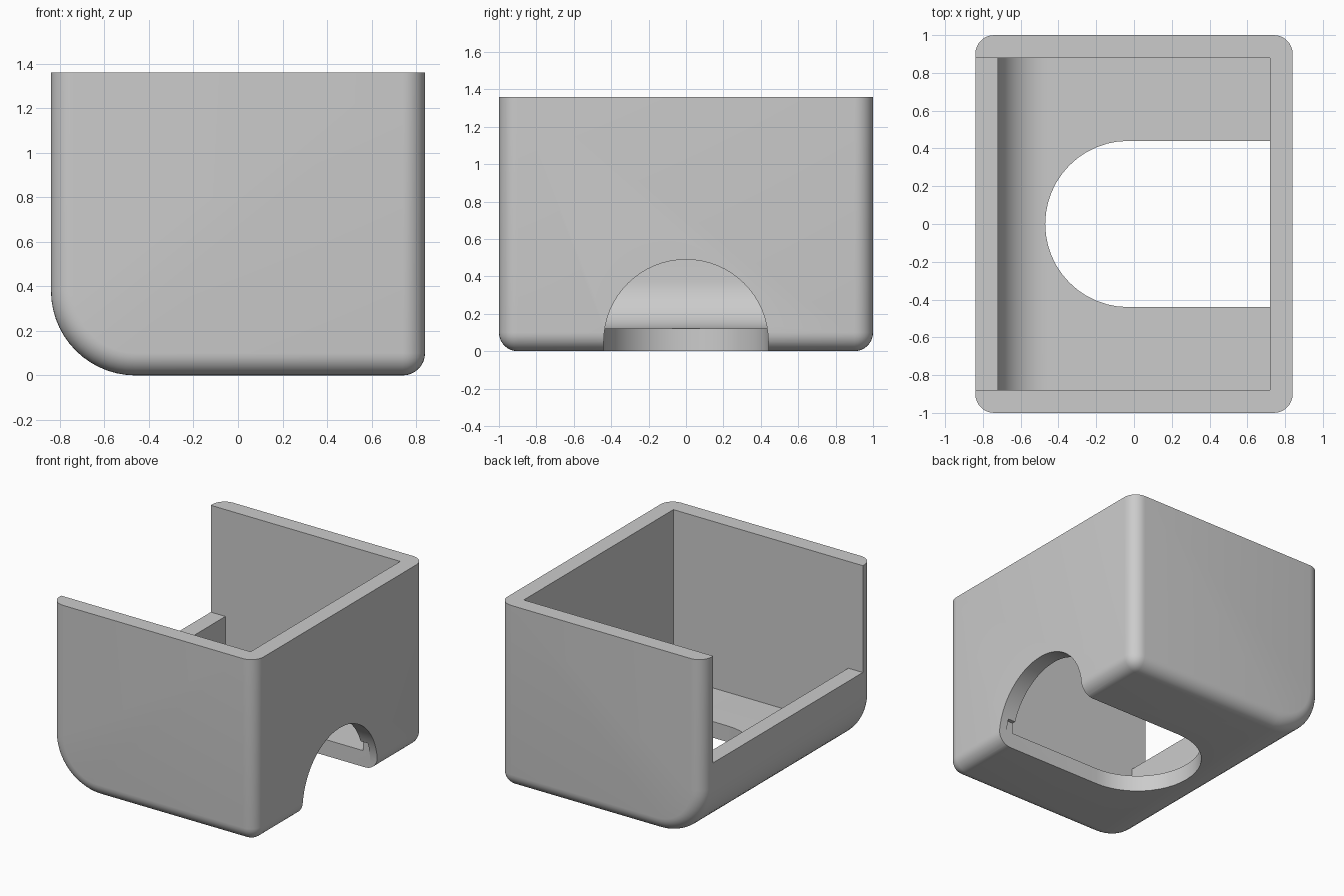
import bpy, bmesh, math

cube = bpy.data.objects.get("Cube")
if cube:
    bpy.data.objects.remove(cube, do_unlink=True)

HX, HY, TOP = 0.84, 1.0, 1.36      # outer half sizes and height
WALL, ROUND, BIG = 0.12, 0.1, 0.38  # wall thickness, edge radius, large corner radius
SLOT = 0.44                         # slot half width and arch radius


def arc(cx, cy, r, start, end, steps):
    angles = [math.radians(start + (end - start) * i / steps) for i in range(steps + 1)]
    return [(cx + r * math.cos(a), cy + r * math.sin(a)) for a in angles]


def extrude(name, profile, place, low, high):
    """Extrude a 2D profile; place(u, v, w) maps it into 3D."""
    bm = bmesh.new()
    face = bm.faces.new([bm.verts.new(place(u, v, low)) for u, v in profile])
    made = bmesh.ops.extrude_face_region(bm, geom=[face])["geom"]
    for v, (a, b) in zip([g for g in made if isinstance(g, bmesh.types.BMVert)], profile):
        v.co += place_vector(place, high - low)
    bmesh.ops.recalc_face_normals(bm, faces=bm.faces)
    mesh = bpy.data.meshes.new(name)
    bm.to_mesh(mesh)
    bm.free()
    obj = bpy.data.objects.new(name, mesh)
    bpy.context.collection.objects.link(obj)
    return obj


def place_vector(place, w):
    from mathutils import Vector
    return Vector(place(0, 0, w))


def along_y(u, v, w): return (u, w, v)
def along_z(u, v, w): return (u, v, w)
def along_x(u, v, w): return (w, u, v)


def side_profile(inset, top):
    """Side outline with one large rounded lower corner."""
    x, z = HX - inset, inset
    return [(x, z), (x, top), (-x, top)] + arc(BIG - HX, BIG, BIG - inset, 180, 270, 14)


# Outer body with rounded edges everywhere except the open rim
tray = extrude("open_case", side_profile(0, TOP), along_y, -HY, HY)
bm = bmesh.new()
bm.from_mesh(tray.data)


def is_rounded(edge):
    a, b = (v.co for v in edge.verts)
    if min(a.z, b.z) > TOP - 0.01:
        return False
    across = abs(a.y - b.y) > 0.01
    return not across or min(a.x, b.x) > HX - 0.01


bmesh.ops.bevel(bm, geom=[e for e in bm.edges if is_rounded(e)], offset=ROUND,
                offset_type='OFFSET', segments=8, profile=0.5, affect='EDGES',
                clamp_overlap=False)
bmesh.ops.recalc_face_normals(bm, faces=bm.faces)
bm.to_mesh(tray.data)
bm.free()

# Cutters: cavity, low side opening, floor slot and wall arch
inner_y = HY - WALL
opening = [(-1.2, 0.565), (-0.6, 0.565), (-0.6, 1.6), (-1.2, 1.6)]
slot = [(0.78, -SLOT), (0.78, SLOT)] + arc(-0.03, 0, SLOT, 90, 270, 24)
arch = [(-SLOT, -0.2), (SLOT, -0.2)] + arc(0, 0.05, SLOT, 0, 180, 32)
cutters = [
    extrude("cavity_cutter", side_profile(WALL, 1.6), along_y, -inner_y, inner_y),
    extrude("opening_cutter", opening, along_y, -inner_y, inner_y),
    extrude("slot_cutter", slot, along_z, -0.2, 0.2),
    extrude("arch_cutter", arch, along_x, 0.6, 1.2),
]
bpy.ops.object.select_all(action='DESELECT')
tray.select_set(True)
bpy.context.view_layer.objects.active = tray
for cutter in cutters:
    cutter.hide_render = True
    cut = tray.modifiers.new(cutter.name, 'BOOLEAN')
    cut.operation, cut.solver, cut.object = 'DIFFERENCE', 'EXACT', cutter
    bpy.ops.object.modifier_apply(modifier=cut.name)
    bpy.data.objects.remove(cutter, do_unlink=True)

# Single grey plastic
grey = bpy.data.materials.new("light_grey")
grey.use_nodes = True
colour = (0.6, 0.6, 0.6, 1)
grey.diffuse_color = colour
grey.node_tree.nodes["Principled BSDF"].inputs["Base Color"].default_value = colour
tray.data.materials.clear()
tray.data.materials.append(grey)
for poly in tray.data.polygons:
    poly.material_index = 0
bpy.ops.object.shade_smooth_by_angle(angle=math.radians(30))
